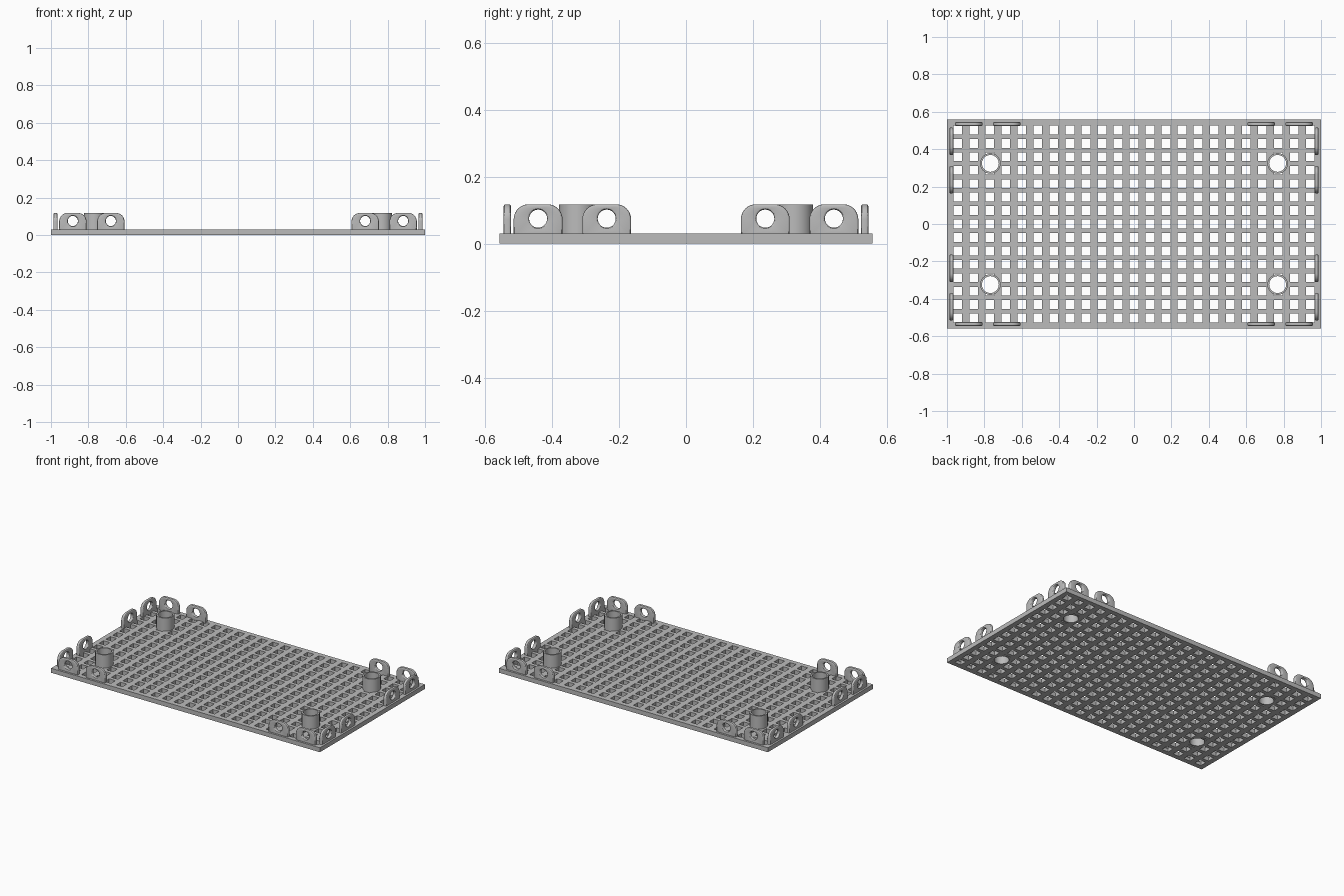
import bpy, bmesh, math
from mathutils import Matrix

if "Cube" in bpy.data.objects:
    bpy.data.objects.remove(bpy.data.objects["Cube"])

grey = bpy.data.materials.new("grey_plastic")
grey.diffuse_color = (0.5, 0.5, 0.5, 1)
grey.use_nodes = True
grey.node_tree.nodes["Principled BSDF"].inputs["Base Color"].default_value = grey.diffuse_color

HX, HY, T = 1.0, 0.558, 0.03          # plate half sizes and thickness
PX, PY, HOLE = 0.0857, 0.0718, 0.047  # hole pitch and size
TOP = 0.118                           # height of tabs and tubes
TUBE_X, TUBE_Y, R_OUT, R_IN = 0.768, 0.324, 0.055, 0.045


def add(name, mesh, matrix=Matrix()):
    ob = bpy.data.objects.new(name, mesh)
    bpy.context.collection.objects.link(ob)
    ob.matrix_world = matrix
    return ob


def finish(name, bm):
    bmesh.ops.recalc_face_normals(bm, faces=bm.faces)
    me = bpy.data.meshes.new(name)
    bm.to_mesh(me)
    bm.free()
    me.materials.append(grey)
    return me


def select(ob):
    bpy.ops.object.select_all(action='DESELECT')
    ob.select_set(True)
    bpy.context.view_layer.objects.active = ob


def cuts(n, pitch, half):
    edges = [(i - (n - 1) / 2) * pitch + s * HOLE / 2 for i in range(n) for s in (-1, 1)]
    return [-half] + edges + [half]


# perforated plate: a grid where every odd/odd cell is left open
xs, ys = cuts(23, PX, HX), cuts(15, PY, HY)
bm = bmesh.new()
grid = [[bm.verts.new((x, y, 0)) for y in ys] for x in xs]
for i in range(len(xs) - 1):
    for j in range(len(ys) - 1):
        if not (i % 2 and j % 2):
            bm.faces.new((grid[i][j], grid[i + 1][j], grid[i + 1][j + 1], grid[i][j + 1]))
ext = bmesh.ops.extrude_face_region(bm, geom=bm.faces[:])
bmesh.ops.translate(bm, vec=(0, 0, T),
                    verts=[v for v in ext['geom'] if isinstance(v, bmesh.types.BMVert)])
plate = add("perforated_plate", finish("perforated_plate", bm))

# bores through the plate under the tubes
bm = bmesh.new()
corners = [(sx, sy) for sx in (-1, 1) for sy in (-1, 1)]
for sx, sy in corners:
    bmesh.ops.create_cone(bm, cap_ends=True, segments=40, radius1=R_IN, radius2=R_IN, depth=0.2,
                          matrix=Matrix.Translation((sx * TUBE_X, sy * TUBE_Y, 0)))
cutter = add("bore_cutter", finish("bore_cutter", bm))
cutter.hide_render = True
mod = plate.modifiers.new("bores", 'BOOLEAN')
mod.operation, mod.object, mod.solver = 'DIFFERENCE', cutter, 'EXACT'
select(plate)
bpy.ops.object.modifier_apply(modifier=mod.name)
bpy.data.objects.remove(cutter)

# round tube, a ring profile turned about z
bm = bmesh.new()
profile = [(R_IN, 0.001), (R_OUT, 0.001), (R_OUT, TOP), (R_IN, TOP)]
N = 40
rings = [[bm.verts.new((r * math.cos(a), r * math.sin(a), z)) for r, z in profile]
         for a in (2 * math.pi * k / N for k in range(N))]
for k in range(N):
    a, b = rings[k], rings[(k + 1) % N]
    for j in range(4):
        bm.faces.new((a[j], b[j], b[(j + 1) % 4], a[(j + 1) % 4]))
tube = finish("tube", bm)
for sx, sy in corners:
    ob = add("tube", tube, Matrix.Translation((sx * TUBE_X, sy * TUBE_Y, 0)))
    select(ob)
    bpy.ops.object.shade_smooth_by_angle()


# mounting tab: rounded outline with an eyelet, softened edges
def arc(cx, cy, r, a0, a1, n):
    return [(cx + r * math.cos(math.radians(a0 + (a1 - a0) * k / n)),
             cy + r * math.sin(math.radians(a0 + (a1 - a0) * k / n))) for k in range(n + 1)]


W, R, B = 0.073, 0.045, 0.006
outline = ([(-W, 0.02), (W, 0.02)] + arc(W - R, TOP - R, R, 0, 90, 10)
           + arc(R - W, TOP - R, R, 90, 180, 10))
eyelet = arc(0, 0.075, 0.027, 0, 360, 28)[:-1]
cu = bpy.data.curves.new("tab_outline", 'CURVE')
cu.dimensions, cu.fill_mode = '2D', 'BOTH'
cu.extrude, cu.bevel_depth, cu.bevel_resolution, cu.offset = 0.011 - B, B, 2, -B
for pts in (outline, eyelet):
    sp = cu.splines.new('POLY')
    sp.points.add(len(pts) - 1)
    for p, (x, y) in zip(sp.points, pts):
        p.co = (x, y, 0, 1)
    sp.use_cyclic_u = True
cu.materials.append(grey)
src = add("tab_source", cu)
select(src)
bpy.ops.object.convert(target='MESH')
src = bpy.context.view_layer.objects.active
bm = bmesh.new()
bm.from_mesh(src.data)
bmesh.ops.remove_doubles(bm, verts=bm.verts, dist=1e-5)
bmesh.ops.rotate(bm, verts=bm.verts, matrix=Matrix.Rotation(math.pi / 2, 3, 'X'))
tab = finish("tab", bm)
bpy.data.objects.remove(src)

# two tabs along each edge at every corner
for sx, sy in corners:
    for x in (0.883, 0.68):
        select(add("end_tab" if x > 0.8 else "inner_tab", tab,
                   Matrix.Translation((sx * x, sy * 0.534, 0))))
        bpy.ops.object.shade_smooth_by_angle()
    for y in (0.442, 0.237):
        select(add("side_tab", tab, Matrix.Translation((sx * 0.976, sy * y, 0))
                   @ Matrix.Rotation(math.pi / 2, 4, 'Z')))
        bpy.ops.object.shade_smooth_by_angle()
